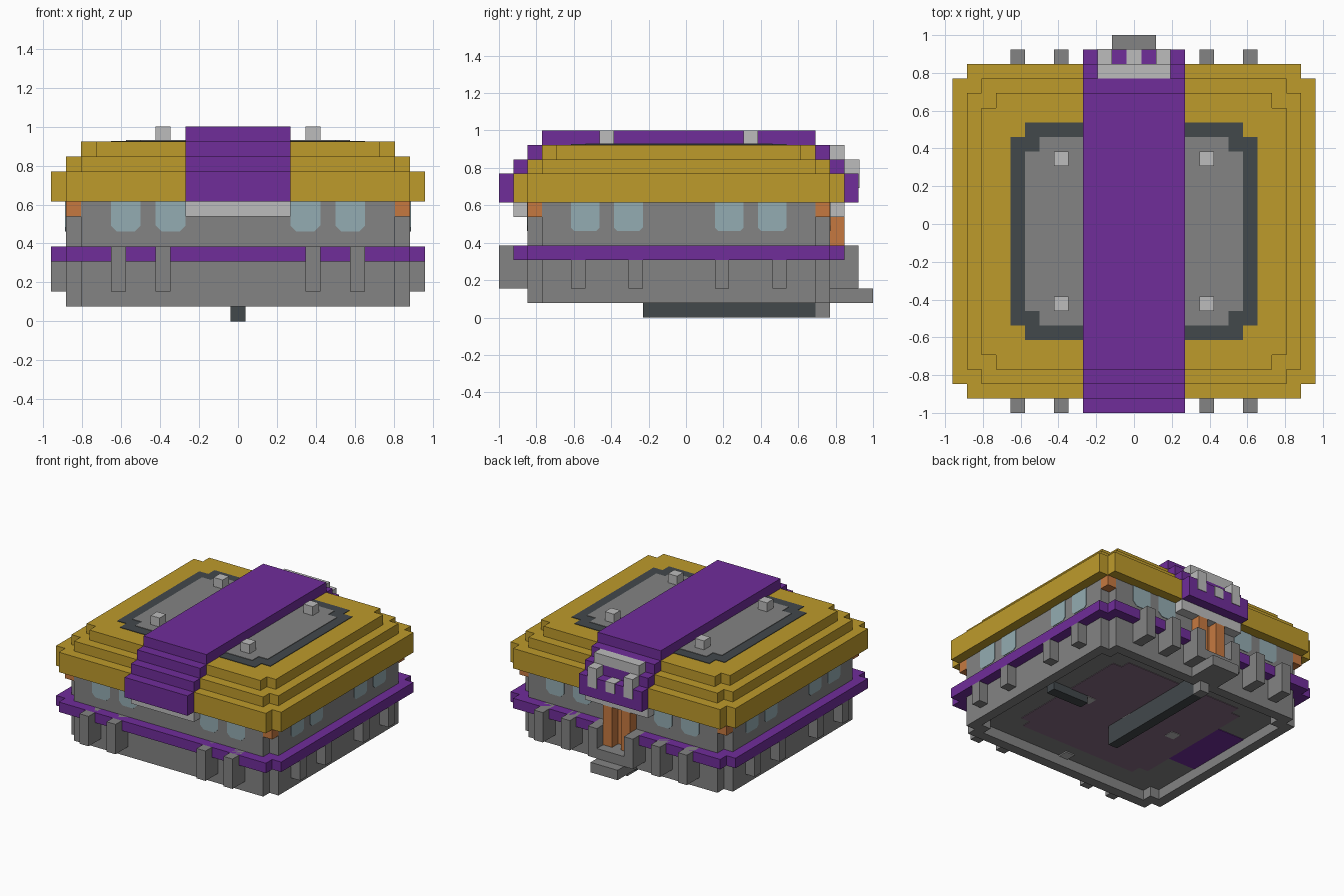
import bpy
import bmesh
from mathutils import Vector

cube = bpy.data.objects.get("Cube")
if cube:
    bpy.data.objects.remove(cube, do_unlink=True)

U = 1 / 13      # one block
SKIN = 0.05     # plate thickness in blocks


def material(name, r, g, b):
    linear = [((c / 255 + 0.055) / 1.055) ** 2.4 for c in (r, g, b)] + [1]
    m = bpy.data.materials.new(name)
    m.use_nodes = True
    m.diffuse_color = linear
    bsdf = m.node_tree.nodes["Principled BSDF"]
    bsdf.inputs["Base Color"].default_value = linear
    bsdf.inputs["Roughness"].default_value = 0.8
    return m


GOLD = material("gold", 190, 155, 43)
PURPLE = material("purple", 112, 45, 154)
GRAY = material("stone gray", 131, 131, 131)
LIGHT = material("light gray", 188, 188, 188)
DARK = material("dark slate", 66, 72, 75)
GLASS = material("pale blue", 148, 172, 178)
ORANGE = material("orange", 198, 121, 64)
MAUVE = material("mauve gray", 134, 108, 130)


def extrude(name, points, direction, mat):
    """Solid from a planar outline pushed along a direction, in blocks."""
    bm = bmesh.new()
    face = bm.faces.new([bm.verts.new(Vector(p) * U) for p in points])
    top = bmesh.ops.extrude_face_region(bm, geom=[face])["geom"]
    bmesh.ops.translate(bm, vec=Vector(direction) * U,
                        verts=[v for v in top if isinstance(v, bmesh.types.BMVert)])
    bmesh.ops.recalc_face_normals(bm, faces=bm.faces)
    mesh = bpy.data.meshes.new(name)
    bm.to_mesh(mesh)
    bm.free()
    mesh.materials.append(mat)
    ob = bpy.data.objects.new(name, mesh)
    bpy.context.scene.collection.objects.link(ob)
    return ob


def box(name, x, y, z, mat):
    outline = [(x[0], y[0], z[0]), (x[1], y[0], z[0]), (x[1], y[1], z[0]), (x[0], y[1], z[0])]
    return extrude(name, outline, (0, 0, z[1] - z[0]), mat)


def pair(name, x, y, z, mat):
    box(name + "_left", x, y, z, mat)
    box(name + "_right", (-x[1], -x[0]), y, z, mat)


def slab(name, w, y, z, mat, slot=None):
    """Rectangle with one block missing at each corner, and a slot at the back."""
    y0, y1 = y
    right = [(w - 1, y0), (w - 1, y0 + 1), (w, y0 + 1), (w, y1 - 1), (w - 1, y1 - 1), (w - 1, y1)]
    if slot:
        right += [(slot, y1), (slot, y1 - 1)]
    ring = right + [(-px, py) for px, py in reversed(right)]
    return extrude(name, [(px, py, z[0]) for px, py in ring], (0, 0, z[1] - z[0]), mat)


def window(name, to_wall, depth, cut):
    """Pane two blocks square with clipped lower corners."""
    pane = [(-1 + cut, 6), (1 - cut, 6), (1, 6 + cut), (1, 8), (-1, 8), (-1, 6 + cut)]
    extrude(name, [to_wall(a, z) for a, z in pane], depth, GLASS)


# Base with a recessed underside
slab("base", 11.5, (-11, 10), (2, 4), GRAY)
box("rim_front", (-10.5, 10.5), (-11, -10), (1, 2), GRAY)
box("rim_back", (-10.5, 10.5), (9, 10), (1, 2), GRAY)
pair("rim_side", (10.5, 11.5), (-10, 9), (1, 2), GRAY)
pair("rim_front_corner", (9.5, 10.5), (-10, -9), (1, 2), GRAY)
pair("rim_back_corner", (9.5, 10.5), (8, 9), (1, 2), GRAY)

# Underside details
box("keel", (-.5, .5), (-3, 9), (0, 2), DARK)
box("keel_end", (-.5, .5), (9, 10), (0, 2), GRAY)
box("side_beam", (5.5, 9.5), (-1, 0), (1.2, 2), DARK)
slab("underside_panel", 7.5, (-8, 7), (2 - SKIN, 2), MAUVE)
box("underside_patch", (-10.5, -7.5), (-4, 3), (2 - SKIN, 2), PURPLE)
for i, (px, py) in enumerate([(-5, -.5), (0, -.5), (5, -.5), (0, -9.5)]):
    box(f"underside_stud_{i}", (px - .5, px + .5), (py - .5, py + .5),
        (2 - 2 * SKIN, 2), LIGHT)

# Trim band, walls and corner brackets
slab("trim_band", 12.5, (-12, 11), (4, 5), PURPLE, slot=2.5)
slab("walls", 11.5, (-11, 10), (5, 8), GRAY)
pair("bracket_front", (10.5, 11.5), (-11, -10), (7, 8), ORANGE)
pair("bracket_back", (10.5, 11.5), (9, 10), (7, 8), ORANGE)

# Pillars
for x in (4.5, 7.5):
    pair(f"front_pillar_{x:.0f}", (x, x + 1), (-13, -11), (2, 5), GRAY)
for x in (1.5, 4.5, 7.5):
    pair(f"back_pillar_{x:.0f}", (x, x + 1), (10, 12), (2, 5), GRAY)
for y in (-8, -4, 2, 6):
    pair(f"side_pillar_{y}", (11.5, 12.5), (y, y + 1), (2, 4), GRAY)

# Windows
for c in (-7.5, -4.5, 4.5, 7.5):
    window("front_window", lambda a, z: (c + a, -11, z), (0, -SKIN, 0), .4)
    window("back_window", lambda a, z: (c + a, 10, z), (0, SKIN, 0), .4)
for c in (-7, -4, 3, 6):
    for s in (-1, 1):
        window("side_window", lambda a, z: (s * 11.5, c + a, z), (s * SKIN, 0, 0), .25)

# Entrance
pair("door_post", (.5, 1.5), (10, 11), (3, 7), ORANGE)
box("door", (-.5, .5), (10, 10 + SKIN), (3, 7), ORANGE)
box("landing", (-1.5, 1.5), (10, 12), (1, 3), GRAY)
box("step", (-1.5, 1.5), (12, 13), (1, 2), GRAY)
box("front_lintel", (-3.5, 3.5), (-12, -11), (7, 8), LIGHT)
box("back_lintel", (-3.5, 3.5), (10, 11), (7, 8), LIGHT)

# Stepped roof with a purple stripe over it
for i, (z0, z1) in enumerate([(8, 10), (10, 11), (11, 12)]):
    slab(f"roof_tier_{i}", 12.5 - i, (-12 + i, 11 - i), (z0, z1), GOLD)
for i, (z0, z1) in enumerate([(8, 10), (10, 11), (11, 12), (12, 13)]):
    box(f"stripe_tier_{i}", (-3.5, 3.5), (-13 + i, 12 - i), (z0, z1), PURPLE)

# Roof panel and studs
slab("roof_panel_border", 8.5, (-8, 7), (12, 12 + SKIN), DARK)
slab("roof_panel", 7.5, (-7, 6), (12, 12 + 2 * SKIN), GRAY)
pair("roof_stud_back", (4.5, 5.5), (4, 5), (12, 13), LIGHT)
pair("roof_stud_front", (4.5, 5.5), (-6, -5), (12, 13), LIGHT)

# Pronged crest above the entrance
box("crest_ledge", (-2.5, 2.5), (10, 11), (11, 12), LIGHT)
pair("crest_prong", (1.5, 2.5), (11, 12 + SKIN), (9, 11), LIGHT)
box("crest_middle_prong", (-.5, .5), (11, 12 + SKIN), (9, 10 + SKIN), LIGHT)
